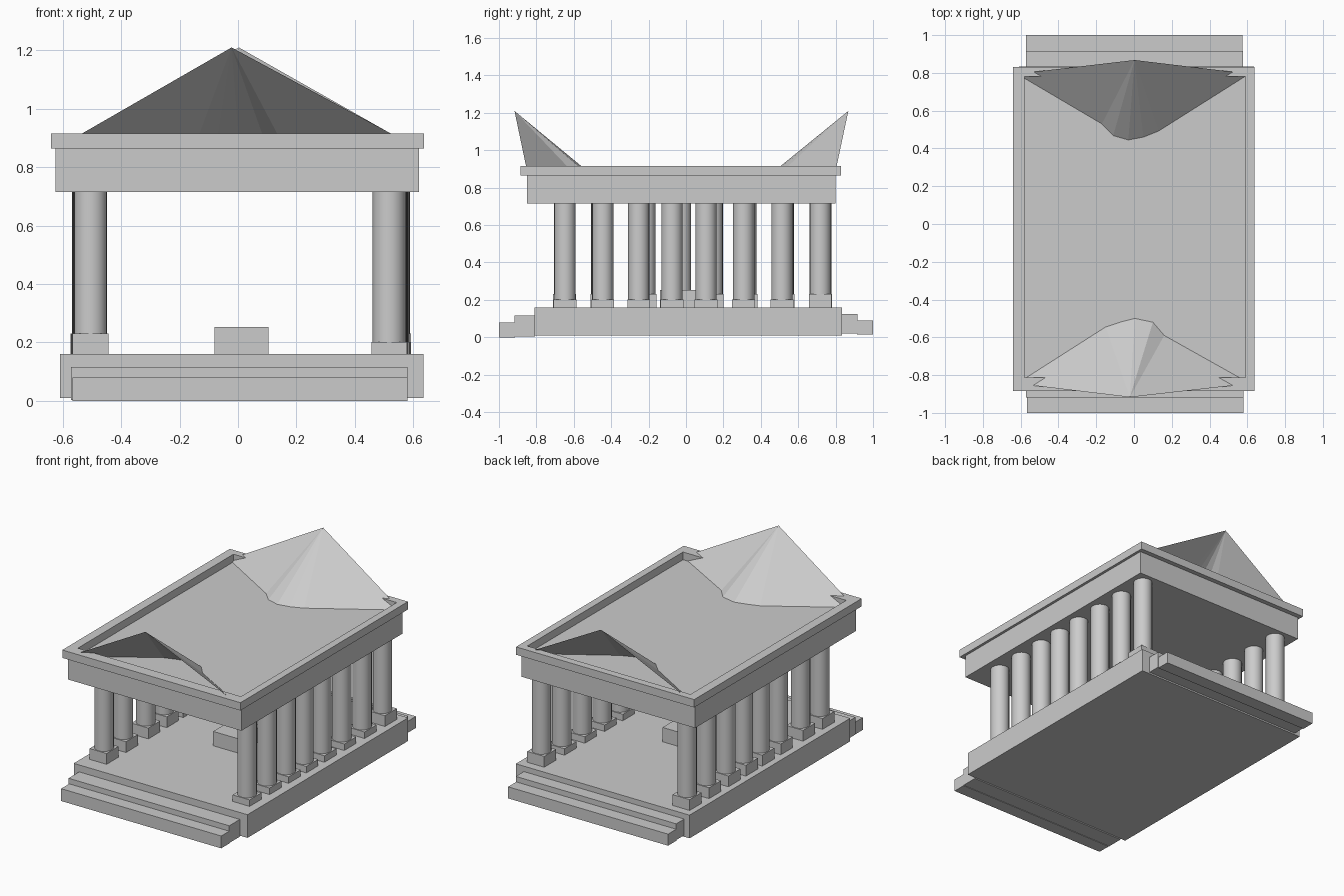
import bpy, bmesh

if "Cube" in bpy.data.objects:
    bpy.data.objects.remove(bpy.data.objects["Cube"])


def make_mesh(name, verts, faces):
    me = bpy.data.meshes.new(name)
    me.from_pydata(verts, [], faces)
    ob = bpy.data.objects.new(name, me)
    bpy.context.collection.objects.link(ob)
    return ob


def box(name, x0, x1, y0, y1, z0, z1):
    v = [(x, y, z) for z in (z0, z1) for x, y in ((x0, y0), (x1, y0), (x1, y1), (x0, y1))]
    f = [(3, 2, 1, 0), (4, 5, 6, 7)] + [(i, (i + 1) % 4, (i + 1) % 4 + 4, i + 4) for i in range(4)]
    return make_mesh(name, v, f)


def frame(name, outer, inner, z0, z1):
    # rectangular ring: outer and inner are (x0, x1, y0, y1)
    v = []
    for x0, x1, y0, y1 in (outer, inner):
        for z in (z0, z1):
            v += [(x0, y0, z), (x1, y0, z), (x1, y1, z), (x0, y1, z)]
    f = []
    for i in range(4):
        j = (i + 1) % 4
        f += [(i, j, j + 4, i + 4), (j + 8, i + 8, i + 12, j + 12),
              (i + 4, j + 4, j + 12, i + 12), (j, i, i + 8, j + 8)]
    return make_mesh(name, v, f)


def column(name, x, y, base_top):
    half = 0.061
    box(name + "_plinth", x - half, x + half, y - half, y + half, 0.155, base_top)
    bpy.ops.mesh.primitive_cylinder_add(vertices=20, radius=0.057, depth=0.72 - base_top,
                                        location=(x, y, (0.72 + base_top) / 2))
    bpy.context.object.name = name
    bpy.ops.object.shade_smooth_by_angle()


def gable(name, apex, outline):
    # open sheet fanning from the apex down to the roof floor
    v = [apex] + [(x, y, 0.866) for x, y in outline]
    ob = make_mesh(name, v, [(0, i, i + 1) for i in range(1, len(outline))])
    bm = bmesh.new()
    bm.from_mesh(ob.data)
    bm.normal_update()
    if sum(f.normal.z for f in bm.faces) < 0:
        bmesh.ops.reverse_faces(bm, faces=bm.faces[:])
    bm.to_mesh(ob.data)
    bm.free()


# platform and steps
box("platform", -0.61, 0.635, -0.81, 0.835, 0.01, 0.16)
box("front_step_lower", -0.567, 0.58, -1.0, -0.915, 0.0, 0.08)
box("front_step_upper", -0.572, 0.58, -0.918, -0.808, 0.003, 0.115)
box("back_step_upper", -0.572, 0.578, 0.833, 0.917, 0.02, 0.125)
box("back_step_lower", -0.572, 0.575, 0.915, 1.0, 0.015, 0.09)

# altar block
box("altar", -0.08, 0.105, -0.14, 0.09, 0.155, 0.253)

# colonnades
left_y = [-0.65, -0.45, -0.22, -0.03, 0.14, 0.32, 0.52, 0.72]
right_y = [-0.647, -0.445, -0.253, -0.075, 0.107, 0.308, 0.513, 0.718]
for i in range(8):
    column(f"left_column_{i + 1}", -0.505 - 0.001 * i, left_y[i], 0.23)
    column(f"right_column_{i + 1}", 0.518 + 0.002 * i, right_y[i], 0.23 if i == 7 else 0.202)

# entablature and raised roof rim
box("entablature", -0.625, 0.62, -0.85, 0.80, 0.715, 0.865)
frame("cornice", (-0.64, 0.637, -0.885, 0.83), (-0.58, 0.59, -0.812, 0.782), 0.864, 0.915)

# open gables
gable("front_gable", (-0.022, -0.917, 1.21),
      [(-0.62, -0.845), (-0.15, -0.545), (-0.075, -0.52), (0.005, -0.5),
       (0.1, -0.52), (0.16, -0.59), (0.615, -0.845)])
gable("back_gable", (0.003, 0.868, 1.21),
      [(-0.62, 0.795), (-0.17, 0.53), (-0.11, 0.468), (-0.03, 0.445),
       (0.05, 0.46), (0.13, 0.492), (0.61, 0.795)])
